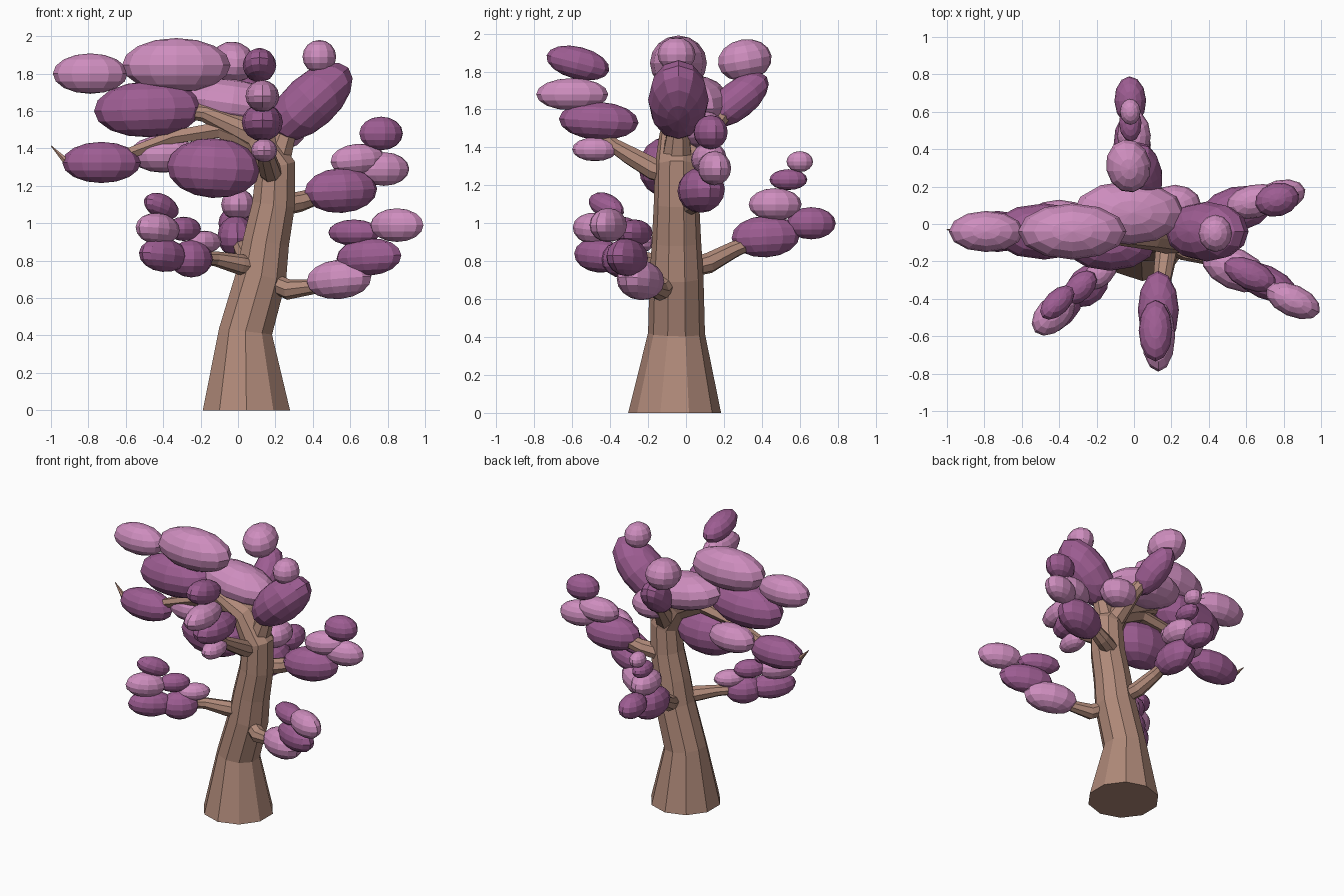
import bpy, bmesh, math
from mathutils import Vector, Matrix


def material(name, rgb):
    m = bpy.data.materials.new(name)
    m.diffuse_color = (*rgb, 1)
    return m


BARK = material("bark", (0.43, 0.25, 0.19))
PINK = material("pink_leaves", (0.62, 0.27, 0.52))
PURPLE = material("purple_leaves", (0.34, 0.11, 0.29))


def finish(bm, name, mat):
    me = bpy.data.meshes.new(name)
    bmesh.ops.recalc_face_normals(bm, faces=bm.faces)
    bm.to_mesh(me)
    bm.free()
    me.materials.append(mat)
    ob = bpy.data.objects.new(name, me)
    bpy.context.collection.objects.link(ob)


def limb(name, path, sides=8):
    """Tapered flat-sided tube through points (x, y, z, radius)."""
    bm = bmesh.new()
    pts = [Vector(p[:3]) for p in path]
    rings = []
    for i, p in enumerate(pts):
        t = pts[min(i + 1, len(pts) - 1)] - pts[max(i - 1, 0)]
        if p.z == 0:
            t = Vector((0, 0, 1))
        q = Vector((0, 0, 1)).rotation_difference(t)
        ring = []
        for k in range(sides):
            a = 2 * math.pi * (k + 0.5) / sides
            v = Vector((math.cos(a), math.sin(a), 0)) * path[i][3]
            ring.append(bm.verts.new(p + q @ v))
        rings.append(ring)
    for a, b in zip(rings, rings[1:]):
        for k in range(sides):
            j = (k + 1) % sides
            bm.faces.new((a[k], a[j], b[j], b[k]))
    bm.faces.new(rings[0][::-1])
    bm.faces.new(rings[-1])
    finish(bm, name, BARK)


def leaves(group, yaw, blobs):
    """Ellipsoid clumps: (material, centre, half sizes, pitch in degrees)."""
    for i, (mat, c, s, pitch) in enumerate(blobs, 1):
        m = (Matrix.Translation(c) @ Matrix.Rotation(math.radians(yaw), 4, 'Z')
             @ Matrix.Rotation(math.radians(-pitch), 4, 'Y')
             @ Matrix.Diagonal((*s, 1)))
        bm = bmesh.new()
        bmesh.ops.create_uvsphere(bm, u_segments=12, v_segments=8, radius=1, matrix=m)
        finish(bm, f"leaves_{group}_{i}", mat)


# Trunk, bending over to the left at the top
limb("trunk", [(.045, -.06, 0, .245), (.04, -.05, .42, .15), (.125, -.05, .72, .142),
               (.15, -.05, .9, .13), (.19, -.05, 1.1, .12), (.2, -.05, 1.3, .115),
               (.09, -.05, 1.47, .09), (-.18, -.05, 1.59, .05), (-.45, -.04, 1.62, .03)], 10)

# Branches
limb("branch_crown_left", [(.15, -.05, 1.4, .08), (-.1, -.05, 1.5, .05), (-.35, -.04, 1.46, .04),
                           (-.7, -.04, 1.33, .03), (-.93, -.04, 1.34, .02), (-1, -.03, 1.415, .002)], 6)
limb("branch_crown_right", [(.19, -.05, 1.3, .09), (.26, -.04, 1.5, .06), (.42, -.04, 1.75, .03)])
limb("branch_right_low", [(.15, -.08, .7, .05), (.27, -.14, .645, .055), (.4, -.18, .66, .04),
                          (.55, -.24, .71, .03)])
limb("branch_right_high", [(.2, 0, 1.09, .06), (.33, .05, 1.115, .055), (.44, .08, 1.15, .045),
                           (.56, .1, 1.18, .03)])
limb("branch_left_low", [(.12, -.08, .76, .05), (.01, -.14, .78, .055), (-.12, -.21, .81, .04),
                         (-.27, -.32, .82, .03)])
limb("branch_back_low", [(.1, 0, .76, .05), (.06, .12, .79, .055), (.02, .25, .86, .045),
                         (0, .42, .93, .03)])
limb("branch_front_high", [(.19, -.05, 1.25, .06), (.17, -.17, 1.285, .06), (.15, -.3, 1.36, .05),
                           (.14, -.38, 1.41, .04), (.13, -.48, 1.5, .03)])
limb("branch_back_high", [(.18, -.03, 1.32, .08), (.12, .15, 1.52, .05), (.03, .32, 1.7, .03)])

# Crown foliage
leaves("crown", 0, [
    (PINK, (-.33, -.04, 1.845), (.29, .15, .145), 0),
    (PINK, (-.79, -.04, 1.8), (.2, .11, .108), 0),
    (PURPLE, (-.48, -.04, 1.61), (.29, .15, .15), 2),
    (PINK, (-.03, .06, 1.64), (.3, .17, .13), -8),
    (PINK, (-.4, .02, 1.37), (.18, .11, .1), 0),
    (PURPLE, (-.13, -.1, 1.295), (.25, .15, .16), -3),
    (PURPLE, (-.73, -.04, 1.325), (.21, .11, .11), 0),
    (PURPLE, (.39, -.04, 1.65), (.27, .16, .145), 42),
    (PINK, (.435, -.05, 1.89), (.09, .1, .09), 0),
    (PINK, (.22, .1, 1.49), (.14, .11, .1), 0)])

# Right foliage, low and high
leaves("right_low", -24, [
    (PINK, (.54, -.24, .7), (.19, .11, .105), 5),
    (PURPLE, (.7, -.31, .82), (.19, .09, .1), 3),
    (PURPLE, (.62, -.27, .95), (.15, .08, .07), 0),
    (PINK, (.85, -.41, .99), (.155, .085, .09), 0)])
leaves("right_high", 14, [
    (PURPLE, (.55, .08, 1.175), (.2, .12, .12), 3),
    (PINK, (.64, .12, 1.34), (.15, .09, .085), 5),
    (PINK, (.78, .15, 1.29), (.14, .085, .09), 0),
    (PURPLE, (.765, .13, 1.48), (.12, .09, .09), 0)])

# Left foliage
leaves("left_low", 45, [
    (PURPLE, (-.25, -.33, .81), (.13, .1, .1), 0),
    (PINK, (-.18, -.26, .9), (.11, .07, .06), 0),
    (PURPLE, (-.4, -.46, .83), (.16, .09, .09), -5),
    (PINK, (-.43, -.48, .97), (.14, .09, .085), -5),
    (PURPLE, (-.41, -.42, 1.09), (.12, .065, .065), -20),
    (PURPLE, (-.29, -.34, .97), (.11, .07, .065), 0)])

# Back foliage, low and high
leaves("back_low", 92, [
    (PURPLE, (-.01, .42, .93), (.18, .1, .11), 3),
    (PURPLE, (-.02, .66, 1), (.13, .085, .085), 0),
    (PINK, (0, .47, 1.1), (.14, .09, .085), 0),
    (PURPLE, (-.02, .54, 1.23), (.1, .06, .055), 0),
    (PINK, (-.02, .6, 1.325), (.07, .055, .055), 0)])
leaves("back_high", 100, [
    (PURPLE, (.05, .27, 1.65), (.2, .1, .1), 38),
    (PINK, (-.03, .31, 1.86), (.145, .12, .11), 10)])

# Front foliage
leaves("front_high", -90, [
    (PINK, (.14, -.48, 1.39), (.12, .07, .063), 0),
    (PURPLE, (.13, -.46, 1.54), (.21, .11, .1), 3),
    (PINK, (.13, -.6, 1.68), (.19, .09, .085), 0),
    (PURPLE, (.115, -.57, 1.845), (.17, .09, .085), 14)])
